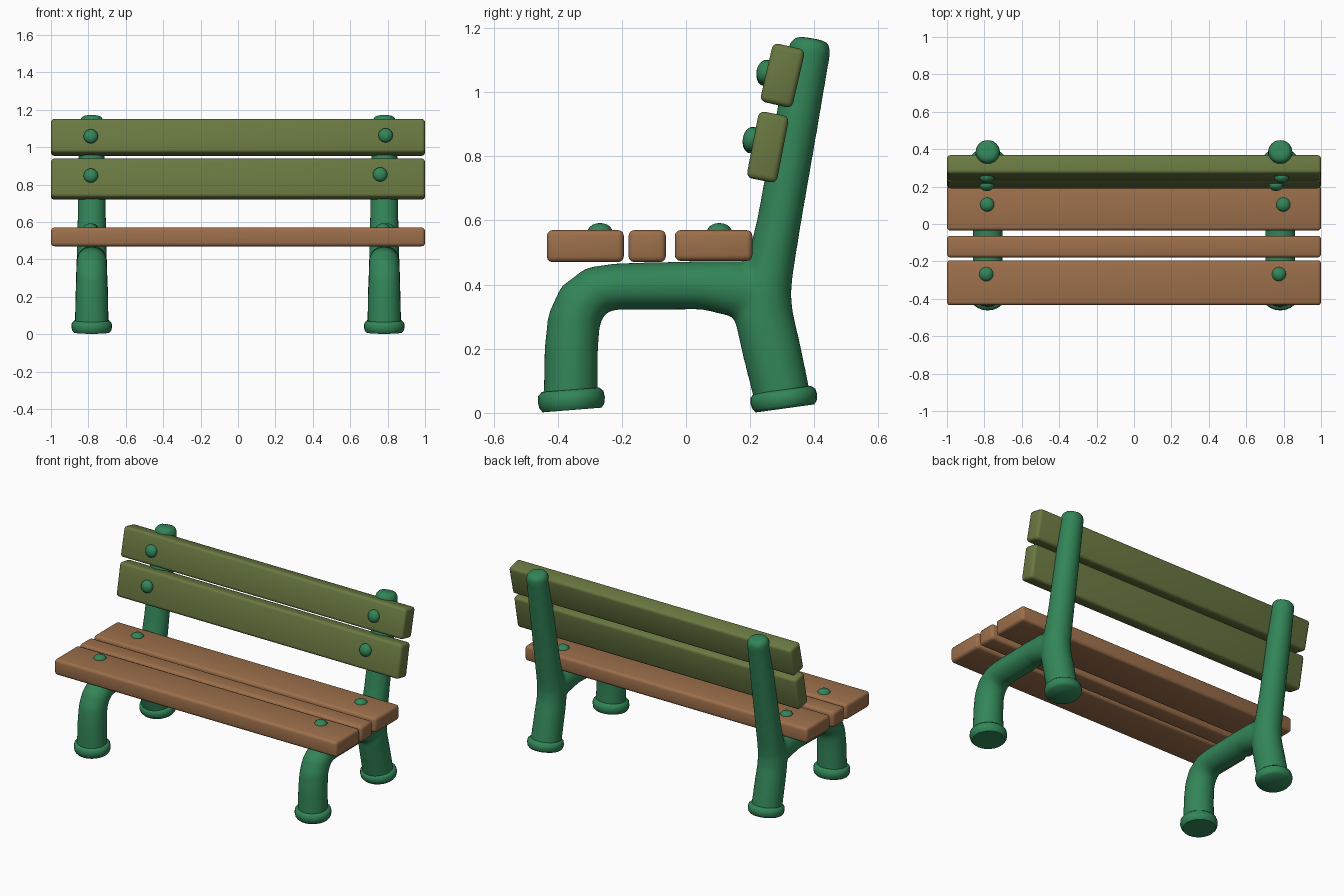
import bpy, bmesh, math
from mathutils import Matrix

if "Cube" in bpy.data.objects:
    bpy.data.objects.remove(bpy.data.objects["Cube"])


def material(name, rgb):
    m = bpy.data.materials.new(name)
    m.diffuse_color = (*rgb, 1)
    m.use_nodes = True
    m.node_tree.nodes["Principled BSDF"].inputs["Base Color"].default_value = m.diffuse_color
    return m


GREEN = material("green iron", (0.032, 0.235, 0.097))
BROWN = material("brown wood", (0.335, 0.160, 0.070))
OLIVE = material("olive wood", (0.141, 0.188, 0.053))
SIDE_X = 0.782


def finish(bm, name, mat):
    bmesh.ops.recalc_face_normals(bm, faces=bm.faces)
    me = bpy.data.meshes.new(name)
    bm.to_mesh(me)
    bm.free()
    me.materials.append(mat)
    ob = bpy.data.objects.new(name, me)
    bpy.context.collection.objects.link(ob)
    return ob


def tube(bm, pts, n=24):
    """Sweep an ellipse along a path in the side plane; pts = (y, z, ry, rx)."""
    rings = []
    for i, (y, z, ry, rx) in enumerate(pts):
        a, b = pts[max(i - 1, 0)], pts[min(i + 1, len(pts) - 1)]
        ty, tz = b[0] - a[0], b[1] - a[1]
        l = math.hypot(ty, tz)
        ty, tz = ty / l, tz / l
        ring = []
        for k in range(n):
            t = 2 * math.pi * k / n
            s = ry * math.sin(t)
            ring.append(bm.verts.new((SIDE_X + rx * math.cos(t), y + s * tz, z - s * ty)))
        rings.append(ring)
    for r, q in zip(rings, rings[1:]):
        for k in range(n):
            bm.faces.new((r[k], r[(k + 1) % n], q[(k + 1) % n], q[k]))
    bm.faces.new(rings[0])
    bm.faces.new(rings[-1])


def mirror(ob):
    ob.modifiers.new("mirror", 'MIRROR').use_axis = (True, False, False)


def plank(name, y, z, dy, dz, tilt, mat):
    bm = bmesh.new()
    bmesh.ops.create_cube(bm, size=1, matrix=Matrix.Diagonal((2.0, dy, dz, 1)))
    bmesh.ops.bevel(bm, geom=bm.edges[:], offset=0.018, segments=3, profile=0.5, affect='EDGES')
    ob = finish(bm, name, mat)
    ob.location = (0, y, z)
    ob.rotation_euler.x = -math.radians(tilt)


def bolt(name, x, y, z, tilt):
    bm = bmesh.new()
    bmesh.ops.create_uvsphere(bm, u_segments=16, v_segments=10, radius=1,
                              matrix=Matrix.Diagonal((0.039, 0.039, 0.028, 1)))
    ob = finish(bm, name, GREEN)
    ob.location = (x, y, z)
    ob.rotation_euler.x = math.radians(tilt)


# side frames: front leg curving into the seat rail, plus back leg and post
bm = bmesh.new()
tube(bm, [(-0.36, 0.03, 0.085, 0.091), (-0.358, 0.2, 0.084, 0.087), (-0.349, 0.29, 0.083, 0.084),
          (-0.325, 0.345, 0.082, 0.083), (-0.28, 0.383, 0.077, 0.082), (-0.22, 0.394, 0.073, 0.082),
          (0.05, 0.398, 0.076, 0.080), (0.15, 0.388, 0.088, 0.080), (0.24, 0.365, 0.085, 0.075)])
tube(bm, [(0.305, 0.03, 0.088, 0.092), (0.266, 0.2, 0.092, 0.088), (0.243, 0.3, 0.092, 0.085),
          (0.244, 0.38, 0.085, 0.083), (0.261, 0.45, 0.075, 0.080), (0.291, 0.6, 0.069, 0.077),
          (0.344, 0.9, 0.068, 0.072), (0.388, 1.145, 0.066, 0.066), (0.392, 1.168, 0.05, 0.05)])
frame = finish(bm, "side_frames", GREEN)
rm = frame.modifiers.new("blend", 'REMESH')
rm.mode = 'VOXEL'
rm.voxel_size = 0.012
rm.use_smooth_shade = True
sm = frame.modifiers.new("soften", 'SMOOTH')
sm.factor = 0.5
sm.iterations = 10
mirror(frame)

# flared feet
for name, (y0, z0), (y1, z1) in (("front_feet", (-0.355, 0.009), (-0.360, 0.072)),
                                 ("back_feet", (0.309, 0.014), (0.301, 0.072))):
    bm = bmesh.new()
    tube(bm, [(y0 + (y1 - y0) * t, z0 + (z1 - z0) * t, r, r + 0.004)
              for t, r in ((0, 0.092), (0.18, 0.101), (0.5, 0.105), (0.82, 0.102), (1, 0.090))])
    mirror(finish(bm, name, GREEN))

# seat slats
plank("front_seat_slat", -0.314, 0.520, 0.240, 0.100, 0, BROWN)
plank("middle_seat_slat", -0.121, 0.520, 0.116, 0.100, 0, BROWN)
plank("rear_seat_slat", 0.086, 0.522, 0.242, 0.096, 0, BROWN)

# back slats
plank("upper_back_slat", 0.301, 1.052, 0.103, 0.187, 13, OLIVE)
plank("lower_back_slat", 0.255, 0.829, 0.096, 0.212, 11, OLIVE)

# bolt heads
for x, y in ((-0.79, -0.268), (0.775, -0.268), (-0.785, 0.104), (0.798, 0.104)):
    bolt("seat_bolt", x, y, 0.564, 0)
for x, y, z in ((-0.787, 0.248, 1.058), (0.789, 0.248, 1.063),
                (-0.787, 0.205, 0.848), (0.760, 0.205, 0.854)):
    bolt("back_bolt", x, y, z, 78)

# smooth shading
for ob in bpy.context.collection.objects:
    ob.select_set(True)
    bpy.context.view_layer.objects.active = ob
bpy.ops.object.shade_smooth_by_angle(angle=math.radians(50))
